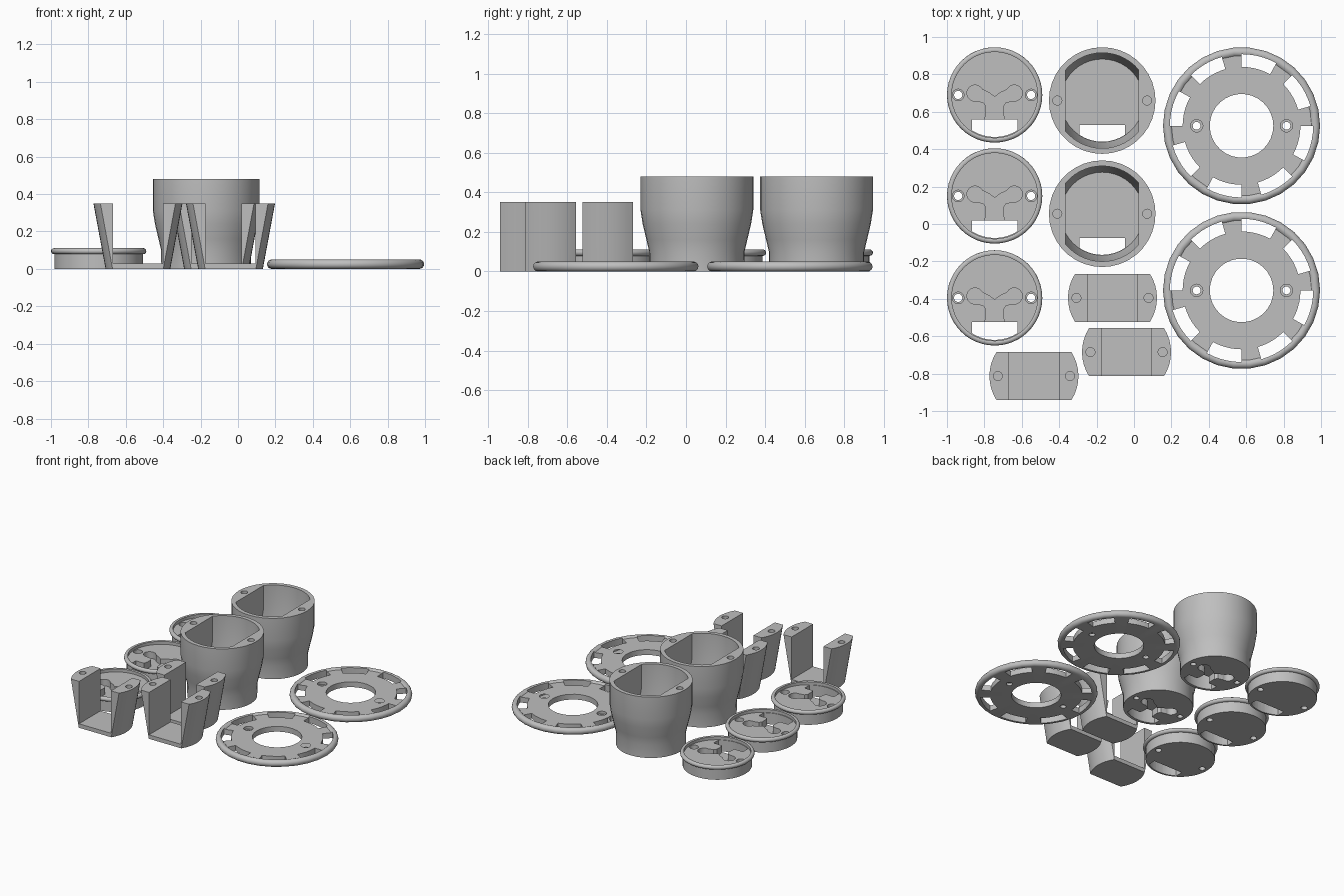
import bpy, bmesh
from math import sin, cos, pi, radians, acos, asin

if "Cube" in bpy.data.objects:
    bpy.data.objects.remove(bpy.data.objects["Cube"])

grey = bpy.data.materials.new("plain_grey")
grey.diffuse_color = (0.52, 0.52, 0.52, 1)
grey.use_nodes = True
grey.node_tree.nodes["Principled BSDF"].inputs["Base Color"].default_value = grey.diffuse_color


def make(name, bm):
    bmesh.ops.remove_doubles(bm, verts=bm.verts, dist=1e-5)
    bmesh.ops.recalc_face_normals(bm, faces=bm.faces)
    me = bpy.data.meshes.new(name)
    bm.to_mesh(me)
    bm.free()
    me.materials.append(grey)
    ob = bpy.data.objects.new(name, me)
    bpy.context.collection.objects.link(ob)
    return ob


def lathe(name, profile, n, closed=False):
    """Revolve (radius, z) points around z."""
    bm = bmesh.new()
    rows = [[bm.verts.new((r * cos(2 * pi * i / n), r * sin(2 * pi * i / n), z))
             for i in range(n)] for r, z in profile]
    for k in range(len(rows) if closed else len(rows) - 1):
        a, b = rows[k], rows[(k + 1) % len(rows)]
        for i in range(n):
            j = (i + 1) % n
            bm.faces.new((a[i], a[j], b[j], b[i]))
    return make(name, bm)


def loft(name, levels):
    """Solid through (z, outline) levels of equal point count."""
    bm = bmesh.new()
    rows = [[bm.verts.new((x, y, z)) for x, y in pts] for z, pts in levels]
    n = len(rows[0])
    for a, b in zip(rows, rows[1:]):
        for i in range(n):
            j = (i + 1) % n
            bm.faces.new((a[i], a[j], b[j], b[i]))
    bm.faces.new(rows[0])
    bm.faces.new(rows[-1])
    return make(name, bm)


def arc(r, a0, a1, n, cx=0.0, cy=0.0):
    return [(cx + r * cos(a0 + (a1 - a0) * i / n), cy + r * sin(a0 + (a1 - a0) * i / n))
            for i in range(n + 1)]


def cut(ob, outline, z0, z1=None):
    """Subtract a prism, or a ready list of loft levels."""
    tool = loft("cutter", [(z0, outline), (z1, outline)] if outline else z0)
    tool.hide_render = True
    mod = ob.modifiers.new("cut", 'BOOLEAN')
    mod.operation, mod.solver, mod.object = 'DIFFERENCE', 'EXACT', tool
    bpy.context.view_layer.objects.active = ob
    bpy.ops.object.modifier_apply(modifier="cut")
    bpy.data.objects.remove(tool)


def hole(ob, x, y, r, z0, z1):
    cut(ob, arc(r, 0, 2 * pi * 23 / 24, 23, x, y), z0, z1)


def slot(ob, r, z0, z1):
    """Cable window: straight top edge, curved lower edge."""
    a = asin(0.122 / r)
    cut(ob, [(0.122, -0.13), (-0.122, -0.13)] + arc(r, -pi / 2 - a, -pi / 2 + a, 8), z0, z1)


def channel(ob, z0, z1):
    """Forked wire recess ending in two round pockets."""
    half = [(0.055, -0.14), (0.046, -0.10), (0.046, -0.06), (0.06, -0.04), (0.1, -0.031),
            (0.1, 0.052), (0.06, 0.026), (0.03, 0.012)]
    cut(ob, half + [(0, -0.01)] + [(-x, y) for x, y in reversed(half)], z0, z1)
    for s in (-1, 1):
        hole(ob, s * 0.105, 0.01, 0.043, z0, z1)


def place(ob, spots):
    """Smooth, then copy to each spot."""
    bpy.ops.object.select_all(action='DESELECT')
    ob.select_set(True)
    bpy.context.view_layer.objects.active = ob
    bpy.ops.object.shade_smooth_by_angle(angle=radians(30))
    for i, (x, y) in enumerate(spots):
        o = ob if i == 0 else ob.copy()
        if i:
            o.name = f"{ob.name.rsplit('_', 1)[0]}_{i + 1}"
            bpy.context.collection.objects.link(o)
        o.location = (x, y, 0)


# Flat mounting rings with rounded rim and eight windows
rim = arc(0.025, -pi / 2, pi * 0.8, 10, 0.395, 0.025)
ring = lathe("mounting_ring_1", [(0.17, 0)] + rim + [(0.17, 0.04)], 30, True)
for k in range(8):
    a = radians(16 + 45 * k)
    b = a + radians(29)
    cut(ring, arc(0.315, a, b, 5) + arc(0.383, b, a, 5), -0.1, 0.1)
for s in (-1, 1):
    hole(ring, s * 0.24, 0, 0.021, -0.1, 0.1)
    hole(ring, s * 0.24, 0, 0.033, 0.02, 0.1)
place(ring, [(0.575, 0.525), (0.575, -0.355)])

# Shallow caps with beaded lip, wire channel and cable window
lip = arc(0.016, -pi / 2, pi * 0.7, 8, 0.239, 0.095)
cap = lathe("cap_1", [(0, 0), (0.237, 0), (0.237, 0.079)] + lip
            + [(0.23, 0.1), (0.23, 0.085), (0, 0.085)], 48)
channel(cap, 0.035, 0.2)
slot(cap, 0.225, -0.1, 0.2)
for s in (-1, 1):
    hole(cap, s * 0.195, 0, 0.022, -0.1, 0.2)
    hole(cap, s * 0.195, 0, 0.031, 0.05, 0.2)
place(cap, [(-0.745, 0.69), (-0.745, 0.15), (-0.745, -0.395)])


# Tapered cups with a flat-sided cavity
def cavity(r):
    a = acos(0.195 / r)
    return arc(r, a, pi - a, 14) + arc(r, pi + a, 2 * pi - a, 14)


cup = lathe("cup_1", [(0, 0), (0.24, 0), (0.241, 0.1), (0.255, 0.16), (0.274, 0.24),
                      (0.285, 0.31), (0.285, 0.48), (0, 0.48)], 36)
cut(cup, None, [(0.1, cavity(0.222)), (0.3, cavity(0.255)), (0.6, cavity(0.255))])
channel(cup, -0.1, 0.05)
slot(cup, 0.22, -0.1, 0.2)
for s in (-1, 1):
    hole(cup, s * 0.24, 0, 0.024, 0.33, 0.6)
    hole(cup, s * 0.195, 0, 0.02, -0.1, 0.06)
place(cup, [(-0.17, 0.66), (-0.17, 0.055)])


# U-shaped brackets with outward leaning arms
def bracket_outline(shift):
    a = asin(0.128 / 0.238)
    right = [(x - shift, y) for x, y in arc(0.238, -a, a, 8)]
    return right + [(-x, -y) for x, y in right]


bracket = loft("bracket_1", [(0, bracket_outline(0.065)), (0.35, bracket_outline(0))])
cut(bracket, [(-0.133, -0.3), (0.133, -0.3), (0.133, 0.3), (-0.133, 0.3)], 0.03, 0.6)
for s in (-1, 1):
    hole(bracket, s * 0.193, 0, 0.024, 0.26, 0.6)
place(bracket, [(-0.115, -0.395), (-0.04, -0.685), (-0.535, -0.813)])
